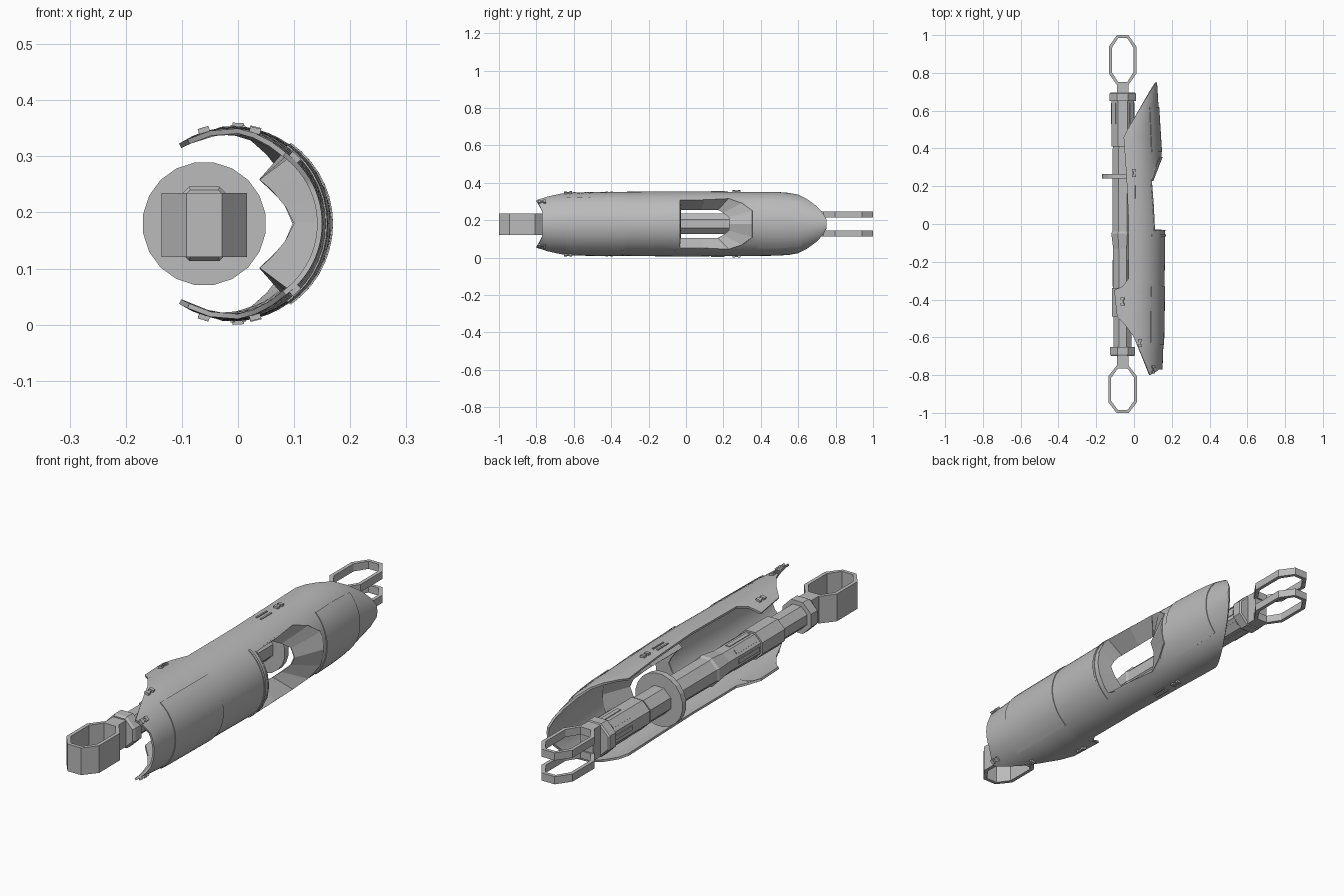
import bpy, bmesh, math
from mathutils import Matrix, Vector

if "Cube" in bpy.data.objects:
    bpy.data.objects.remove(bpy.data.objects["Cube"], do_unlink=True)

mat = bpy.data.materials.new("plain grey")
mat.use_nodes = True
GREY = (0.5, 0.5, 0.5, 1)
mat.diffuse_color = GREY
mat.node_tree.nodes["Principled BSDF"].inputs["Base Color"].default_value = GREY

CX, CZ = -0.01, 0.18      # shell axis
RX = -0.06                # rod axis

# Shell shape along y: side radius, vertical radius, trimmed edge
SIDE = [(-.8, .16), (-.6, .167), (-.05, .176), (.33, .158), (.75, .132)]
TALL = [(-.8, .158), (-.62, .17), (0, .174), (.5, .17), (.6, .162), (.68, .14), (.75, .11)]
EDGE = [(-.8, .085), (-.74, .06), (-.6, 0), (-.53, -.05), (-.49, -.09), (-.35, -.105),
        (-.33, -.06), (-.29, -.03), (0, -.028), (.25, -.04), (.46, -.055), (.5, -.035),
        (.6, .025), (.7, .085), (.75, .118)]


def lerp(table, y):
    if y <= table[0][0]:
        return table[0][1]
    for (a, u), (b, v) in zip(table, table[1:]):
        if y <= b:
            return u + (v - u) * (y - a) / (b - a)
    return table[-1][1]


def surface(y, a, off=0):
    return Vector((CX + (lerp(SIDE, y) + off) * math.cos(a), y,
                   CZ + (lerp(TALL, y) + off) * math.sin(a)))


def edge_angle(y, x=None):
    x = lerp(EDGE, y) if x is None else x
    return math.acos(max(-1, min(1, (x - CX) / lerp(SIDE, y))))


def make(name, verts, faces):
    me = bpy.data.meshes.new(name)
    me.from_pydata([tuple(v) for v in verts], [], faces)
    bm = bmesh.new()
    bm.from_mesh(me)
    bmesh.ops.recalc_face_normals(bm, faces=bm.faces)
    bm.to_mesh(me)
    bm.free()
    me.materials.append(mat)
    ob = bpy.data.objects.new(name, me)
    bpy.context.collection.objects.link(ob)
    return ob


def grid(name, rows):
    n = len(rows[0])
    faces = [(i * n + j, i * n + j + 1, (i + 1) * n + j + 1, (i + 1) * n + j)
             for i in range(len(rows) - 1) for j in range(n - 1)]
    return make(name, [v for r in rows for v in r], faces)


def tube(name, loops, closed=False):
    """Join equal loops with quads, then cap the ends or close the ring."""
    n, m = len(loops[0]), len(loops)
    faces = [(i * n + j, i * n + (j + 1) % n, (i + 1) % m * n + (j + 1) % n, (i + 1) % m * n + j)
             for i in range(m if closed else m - 1) for j in range(n)]
    if not closed:
        faces += [tuple(range(n)), tuple(range((m - 1) * n, m * n))]
    return make(name, [v for l in loops for v in l], faces)


def box(name, center, size, turn=0):
    x, y, z = (s / 2 for s in size)
    rot = Matrix.Rotation(-turn, 3, 'Y')
    loops = [[Vector(center) + rot @ Vector((sx * x, sy * y, sz * z))
              for sx, sz in ((-1, -1), (1, -1), (1, 1), (-1, 1))] for sy in (-1, 1)]
    return tube(name, loops)


def bake(ob):
    dg = bpy.context.evaluated_depsgraph_get()
    me = bpy.data.meshes.new_from_object(ob.evaluated_get(dg))
    ob.modifiers.clear()
    ob.data = me


def solidify(ob, thickness, offset):
    m = ob.modifiers.new("thickness", 'SOLIDIFY')
    m.thickness, m.offset = thickness, offset


def smooth(ob):
    bpy.ops.object.select_all(action='DESELECT')
    ob.select_set(True)
    bpy.context.view_layer.objects.active = ob
    bpy.ops.object.shade_smooth_by_angle(angle=math.radians(30))


# Curved outer shell, its front rim scooped between two prongs
stations = sorted({p[0] for p in EDGE} | {-.67, -.42, -.2, -.1, .1, .33, .4, .55, .65, .73})
SEG = 28
rows = []
for y in stations:
    top, row = edge_angle(y), []
    for k in range(SEG + 1):
        t = 2 * k / SEG - 1
        p = surface(y, t * top)
        if y == stations[0]:
            p.y += .03 * min(1, 2 * (1 - abs(t)))
        row.append(p)
    rows.append(row)
shell = grid("outer_shell", rows)
if shell.data.polygons[SEG * 10 + SEG // 2].normal.x < 0:
    shell.data.flip_normals()
solidify(shell, .009, -1)

# Side window opening: outer outline (y, z) and inner lip (y, x, z), mirrored
OUT = [(-.035, 0), (-.035, .05), (-.035, .1), (-.035, .128), (.1, .13), (.23, .135),
       (.3, .11), (.355, .07), (.355, 0)]
LIP = [(-.03, .1, 0), (-.03, .085, .03), (-.03, .06, .06), (-.03, .04, .077), (.08, .04, .077),
       (.17, .04, .077), (.2, .06, .06), (.23, .085, .035), (.23, .1, 0)]
out = OUT + [(y, -z) for y, z in OUT[-2:0:-1]]
lip = LIP + [(y, x, -z) for y, x, z in LIP[-2:0:-1]]
cutter = tube("window_cutter", [[Vector((x, y, CZ + z)) for y, z in out] for x in (.03, .3)])
cut = shell.modifiers.new("window", 'BOOLEAN')
cut.operation, cut.object, cut.solver = 'DIFFERENCE', cutter, 'EXACT'
bake(shell)
bpy.data.objects.remove(cutter, do_unlink=True)
smooth(shell)

# Recessed window frame
outer = [surface(y, math.asin(z / lerp(TALL, y)), .002) for y, z in out]
inner = [Vector((x, y, CZ + z)) for y, x, z in lip]
n = len(outer)
frame = make("window_frame", outer + inner,
             [(j, (j + 1) % n, n + (j + 1) % n, n + j) for j in range(n)])
solidify(frame, .006, 0)
bake(frame)


# Thin raised panels that follow the shell
def panel(name, y0, y1, a0, a1):
    ys = [y0 + (y1 - y0) * i / 6 for i in range(7)]
    ob = grid(name, [[surface(y, a0 + (a1 - a0) * k / 14, .002) for k in range(15)] for y in ys])
    solidify(ob, .003, 0)
    bake(ob)
    smooth(ob)


panel("front_panel", -.64, -.33, -.95, .95)
panel("rear_panel", .38, .62, -.85, .85)
panel("seam_band", -.065, -.055, -.95, .95)

# Small clips and slot plates on both edges of the shell
for s, side in ((1, "upper"), (-1, "lower")):
    for i, (y, x) in enumerate([(.27, 0), (-.41, -.06), (-.63, .03), (-.77, .1)]):
        a = s * edge_angle(y, x)
        for dy in (-.014, .014):
            box(f"{side}_clip_{i}", surface(y + dy, a, .003), (.01, .014, .02), a)
        box(f"{side}_clip_bar_{i}", surface(y, a, .003), (.006, .04, .008), a)
    for dx in (-.01, .01):
        a = s * edge_angle(.17, dx)
        box(f"{side}_slot_plate", surface(.17, a, .001), (.005, .07, .007), a)


# Octagonal rod with collars and a round disc
def ring_points(y, r, sides=8):
    big = r / math.cos(math.pi / sides)
    return [Vector((RX + big * math.cos((k + .5) * math.tau / sides), y,
                    CZ + big * math.sin((k + .5) * math.tau / sides))) for k in range(sides)]


def lathe(name, profile, sides=8):
    return tube(name, [ring_points(y, r, sides) for y, r in profile])


lathe("rod", [(-.66, .048), (-.49, .048), (-.49, .057), (-.34, .057), (-.34, .05), (-.13, .05),
              (-.05, .06), (-.04, .055), (.4, .055), (.4, .05), (.41, .05), (.41, .06), (.66, .06)])
lathe("front_collar", [(-.7, .06), (-.69, .066), (-.65, .066)])
lathe("rear_collar", [(.65, .07), (.69, .07), (.695, .064)])
lathe("disc", [(.24, .109), (.265, .109)], 20)
for k in range(8):
    a = k * math.pi / 4
    for y, length, r in ((.585, .11, .06), (-.26, .14, .05)):
        box("rod_slot_plate", (RX + r * math.cos(a), y, CZ + r * math.sin(a)),
            (.006, length, .018), a)


# Elongated eight-sided eyelets and their necks
def eyelet(name, y, z, hx, hy, height):
    corner = [(1, .55), (.42, 1), (-.42, 1), (-1, .55), (-1, -.55), (-.42, -1), (.42, -1), (1, -.55)]
    loops = [[Vector((RX + u * (hx - t), y + v * (hy - t), z + h * height / 2)) for u, v in corner]
             for t, h in ((0, -1), (0, 1), (.015, 1), (.015, -1))]
    tube(name, loops, True)


eyelet("front_eyelet", -.875, CZ - .002, .076, .125, .114)
for s in (-1, 1):
    eyelet("rear_eyelet", .868, CZ + s * .05, .072, .132, .032)
box("front_neck", (RX, -.725, CZ), (.06, .07, .11))
box("rear_neck", (RX, .715, CZ), (.06, .06, .132))
